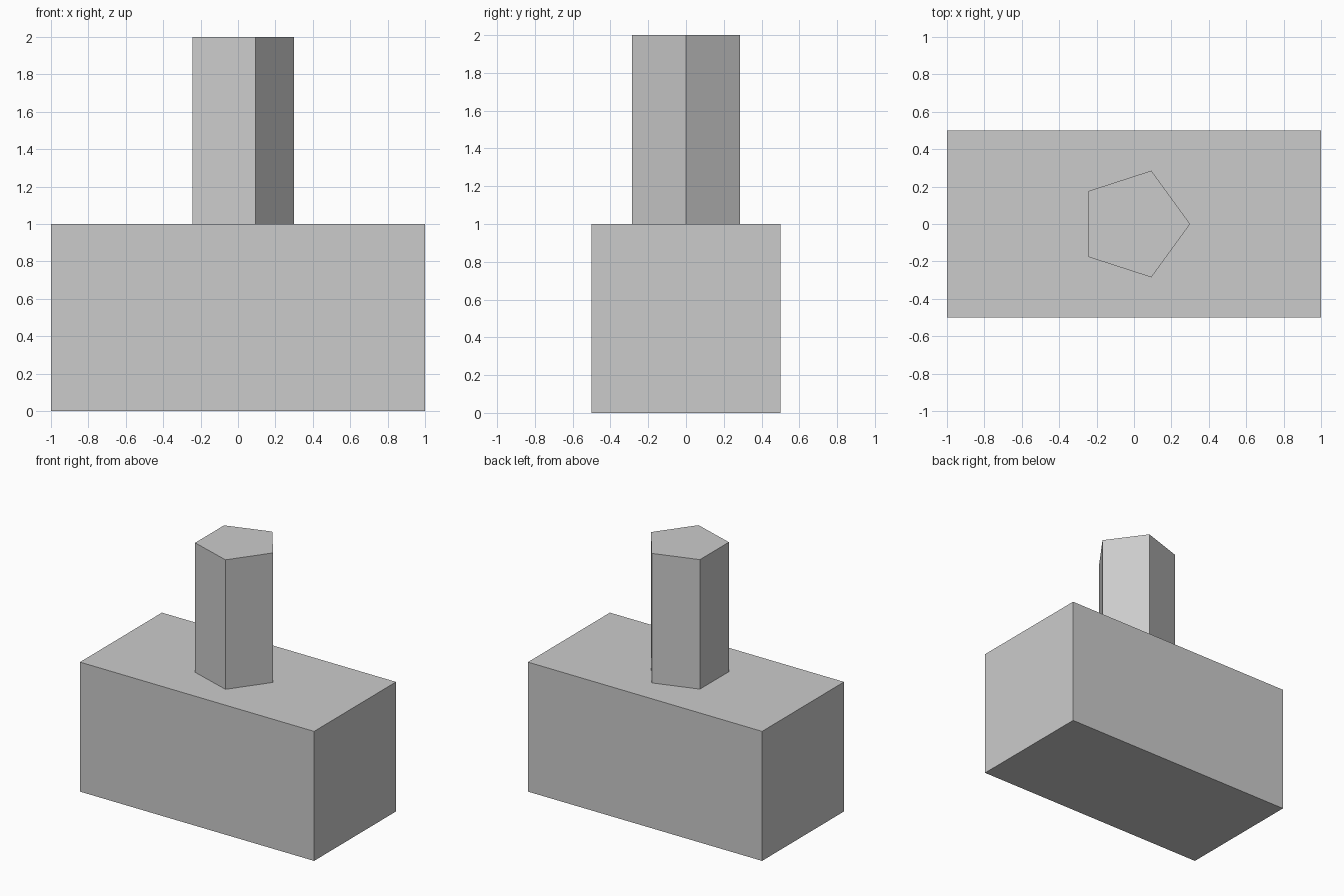
import bpy
import bmesh
from math import cos, sin, tau

default_cube = bpy.data.objects.get("Cube")
if default_cube:
    bpy.data.objects.remove(default_cube, do_unlink=True)

# Single plain grey
GREY = (0.6, 0.6, 0.6, 1.0)
grey = bpy.data.materials.new("plain_grey")
grey.use_nodes = True
grey.diffuse_color = GREY
grey.node_tree.nodes["Principled BSDF"].inputs["Base Color"].default_value = GREY


def prism(name, outline, bottom, top):
    """Extrude a flat outline straight up between two heights."""
    mesh = bpy.data.meshes.new(name)
    bm = bmesh.new()
    base = bm.faces.new([bm.verts.new((x, y, bottom)) for x, y in outline])
    extruded = bmesh.ops.extrude_face_region(bm, geom=[base], use_keep_orig=True)
    raised = [v for v in extruded["geom"] if isinstance(v, bmesh.types.BMVert)]
    bmesh.ops.translate(bm, verts=raised, vec=(0, 0, top - bottom))
    bmesh.ops.recalc_face_normals(bm, faces=bm.faces)
    bm.to_mesh(mesh)
    bm.free()
    mesh.materials.append(grey)
    obj = bpy.data.objects.new(name, mesh)
    bpy.context.collection.objects.link(obj)
    return obj


# Rectangular base block
prism("base_block", [(-1, -0.5), (1, -0.5), (1, 0.5), (-1, 0.5)], 0, 1)

# Five-sided pillar with one corner pointing to +x
SIDES, RADIUS = 5, 0.3
pentagon = [(RADIUS * cos(tau * i / SIDES), RADIUS * sin(tau * i / SIDES))
            for i in range(SIDES)]
prism("pentagonal_pillar", pentagon, 1, 2)
